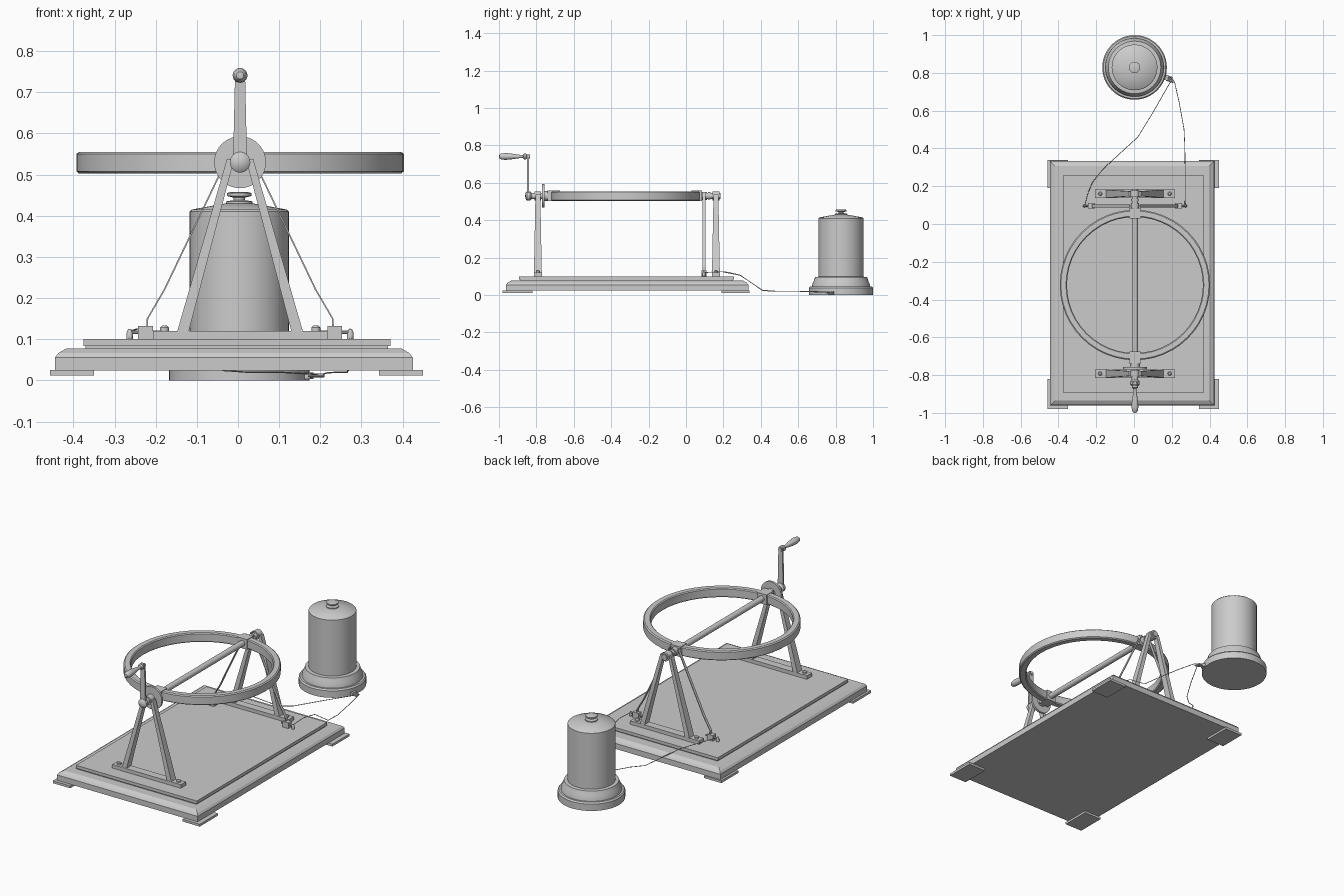
import bpy, bmesh, math
from mathutils import Vector

CX = 0.005      # machine axis x
AZ = 0.53       # axle height
JX, JY = 0.003, 0.829


def finish(name, bm, angle=35):
    bmesh.ops.remove_doubles(bm, verts=bm.verts, dist=1e-5)
    bmesh.ops.recalc_face_normals(bm, faces=bm.faces)
    me = bpy.data.meshes.new(name)
    bm.to_mesh(me)
    bm.free()
    ob = bpy.data.objects.new(name, me)
    bpy.context.collection.objects.link(ob)
    bpy.ops.object.select_all(action='DESELECT')
    ob.select_set(True)
    bpy.context.view_layer.objects.active = ob
    bpy.ops.object.shade_smooth_by_angle(angle=math.radians(angle))
    return ob


def loft(name, sections):
    """Stack of rectangles (x0, x1, y0, y1, z) skinned into a solid."""
    bm = bmesh.new()
    rings = [[bm.verts.new(p) for p in ((a, c, z), (b, c, z), (b, d, z), (a, d, z))]
             for a, b, c, d, z in sections]
    for lo, hi in zip(rings, rings[1:]):
        for i in range(4):
            j = (i + 1) % 4
            bm.faces.new((lo[i], lo[j], hi[j], hi[i]))
    bm.faces.new(rings[0])
    bm.faces.new(rings[-1])
    return finish(name, bm, 20)


def box(name, x0, x1, y0, y1, z0, z1):
    return loft(name, [(x0, x1, y0, y1, z0), (x0, x1, y0, y1, z1)])


def lathe(name, profile, origin, axis='Z', n=32, closed=False):
    """Revolve (radius, height) points about an axis through origin."""
    bm = bmesh.new()
    o = Vector(origin)
    rings = []
    for k in range(n):
        c, s = math.cos(2 * math.pi * k / n), math.sin(2 * math.pi * k / n)
        place = {'Z': lambda r, h: (r * c, r * s, h),
                 'Y': lambda r, h: (r * c, h, r * s),
                 'X': lambda r, h: (h, r * c, r * s)}[axis]
        rings.append([bm.verts.new(o + Vector(place(r, h))) for r, h in profile])
    m = len(profile)
    for k in range(n):
        a, b = rings[k], rings[(k + 1) % n]
        for i in range(m if closed else m - 1):
            j = (i + 1) % m
            bm.faces.new((a[i], a[j], b[j], b[i]))
    return finish(name, bm)


def rod(name, r, h0, h1, origin, axis='Y', n=20):
    return lathe(name, [(0, h0), (r, h0), (r, h1), (0, h1)], origin, axis, n)


# Wooden base: chamfered lower board and raised panel
loft("base_board", [(-0.445, 0.425, -0.962, 0.333, 0.024),
                    (-0.445, 0.425, -0.962, 0.333, 0.055),
                    (-0.437, 0.417, -0.954, 0.325, 0.066),
                    (-0.418, 0.398, -0.935, 0.306, 0.077)])
box("base_groove", -0.37, 0.364, -0.886, 0.25, 0.075, 0.083)
box("base_panel", -0.376, 0.37, -0.892, 0.257, 0.083, 0.1)

# Corner feet
for i, (x0, x1) in enumerate(((-0.457, -0.35), (0.343, 0.45))):
    for j, (y0, y1) in enumerate(((-0.98, -0.82), (0.19, 0.34))):
        box(f"corner_foot_{i}{j}", x0, x1, y0, y1, 0.012, 0.025)

# A-frame stands, front and back
for tag, y in (("front", -0.792), ("back", 0.16)):
    box(f"{tag}_stand_plate", CX - 0.212, CX + 0.212, y - 0.022, y + 0.022, 0.1, 0.12)
    rod(f"{tag}_bearing", 0.024, -0.018, 0.018, (CX, y, AZ))
    for s in (-1, 1):
        xb, xt = CX + s * 0.139, CX + s * 0.023
        loft(f"{tag}_stand_leg", [(xb - 0.014, xb + 0.014, y - 0.021, y + 0.021, 0.118),
                                  (xt - 0.009, xt + 0.009, y - 0.013, y + 0.013, AZ + 0.008)])
        lathe(f"{tag}_plate_screw", [(0, 0), (0.011, 0), (0.011, 0.009), (0.006, 0.014), (0, 0.014)],
              (CX + s * 0.184, y, 0.119), n=12)

# Large horizontal ring (rounded rectangle section)
lathe("coil_ring", [(0.36, -0.021), (0.365, -0.026), (0.392, -0.026), (0.398, -0.021),
                    (0.398, 0.021), (0.392, 0.026), (0.365, 0.026), (0.36, 0.021)],
      (CX, -0.323, AZ - 0.001), n=48, closed=True)

# Axle, ring blocks, disc and commutator
rod("axle", 0.016, -0.83, 0.185, (CX, 0, AZ))
for y0, y1 in ((-0.74, -0.675), (0.03, 0.085)):
    box("ring_block", CX - 0.03, CX + 0.03, y0, y1, AZ - 0.028, AZ + 0.028)
rod("drive_disc", 0.063, -0.769, -0.757, (CX, 0, AZ), n=40)
rod("disc_hub", 0.026, -0.757, -0.735, (CX, 0, AZ))
rod("commutator", 0.022, 0.08, 0.112, (CX, 0, AZ))
rod("axle_collar", 0.02, 0.118, 0.132, (CX, 0, AZ))

# Crank with turned handle
lathe("crank_hub", [(0, -0.86), (0.016, -0.858), (0.025, -0.85), (0.025, -0.835),
                    (0.017, -0.825), (0.017, -0.81), (0, -0.81)], (CX, 0, AZ), 'Y', 24)
loft("crank_arm", [(CX - 0.017, CX + 0.017, -0.849, -0.839, AZ),
                   (CX - 0.012, CX + 0.012, -0.849, -0.839, 0.752)])
lathe("crank_handle", [(0, -1.0), (0.009, -0.998), (0.015, -0.99), (0.018, -0.97),
                       (0.017, -0.945), (0.012, -0.91), (0.008, -0.882), (0.009, -0.872),
                       (0.016, -0.866), (0.016, -0.856), (0.01, -0.85), (0.01, -0.834),
                       (0, -0.834)], (CX, 0, 0.741), 'Y', 24)

# Brush springs bearing on the commutator, with terminals
BY = 0.096
for s in (-1, 1):
    path = [(0.026, 0.55), (0.184, 0.22), (0.225, 0.15), (0.227, 0.11)]
    loft("brush_spring", [(CX + s * x - 0.002, CX + s * x + 0.002, BY - 0.008, BY + 0.008, z)
                          for x, z in path])
    tx = CX + s * 0.23
    box("terminal_block", tx - 0.018, tx + 0.018, BY - 0.014, BY + 0.014, 0.1, 0.132)
    rod("terminal_bolt", 0.005, -0.035, 0.035, (tx, BY, 0.117), 'X', 10)
    lathe("terminal_screw", [(0, 0), (0.008, 0), (0.008, 0.015), (0.004, 0.025), (0, 0.025)],
          (CX + s * 0.268, BY, 0.1), n=10)

# Cylindrical jar with moulded foot, conical lid and knob
lathe("jar_foot", [(0, 0), (0.171, 0), (0.171, 0.038), (0.165, 0.046), (0.155, 0.046),
                   (0.153, 0.06), (0.145, 0.078), (0.139, 0.096), (0.122, 0.098), (0, 0.098)],
      (JX, JY, 0), n=48)
lathe("jar_body", [(0, 0.09), (0.121, 0.09), (0.121, 0.41), (0.116, 0.415), (0.034, 0.43),
                   (0, 0.43)], (JX, JY, 0), n=40)
lathe("jar_knob", [(0, 0.425), (0.032, 0.425), (0.032, 0.435), (0.014, 0.438), (0.014, 0.444),
                   (0.03, 0.448), (0.03, 0.455), (0.02, 0.458), (0, 0.458)], (JX, JY, 0), n=24)

# Jar terminal: bracket with three prongs, pointing outwards
ang = math.atan2(-0.06, 0.18)
br = box("jar_terminal", -0.022, 0.008, -0.014, 0.014, 0.003, 0.019)
br.location, br.rotation_euler = (0.172, 0.775, 0), (0, 0, ang)
for k in (-1, 0, 1):
    p = rod("jar_terminal_prong", 0.0045, 0, 0.04, (0, 0, 0), 'X', 8)
    p.location, p.rotation_euler = (0.168 - k * 0.003, 0.775 + k * 0.012, 0.012), (0, 0, ang)


# Connecting wires from the jar to the terminals
def wire(name, pts):
    cu = bpy.data.curves.new(name, 'CURVE')
    cu.dimensions = '3D'
    cu.bevel_depth = 0.0018
    cu.bevel_resolution = 1
    sp = cu.splines.new('POLY')
    sp.points.add(len(pts) - 1)
    for q, co in zip(sp.points, pts):
        q.co = (*co, 1)
    ob = bpy.data.objects.new(name, cu)
    bpy.context.collection.objects.link(ob)


wire("left_wire", [(-0.26, 0.1, 0.12), (-0.245, 0.16, 0.125), (-0.22, 0.22, 0.123),
                   (-0.165, 0.29, 0.107), (-0.1, 0.35, 0.065), (-0.035, 0.41, 0.024),
                   (0.02, 0.46, 0.02), (0.1, 0.59, 0.02), (0.2, 0.765, 0.014)])
wire("right_wire", [(0.27, 0.1, 0.12), (0.272, 0.19, 0.125), (0.271, 0.29, 0.105),
                    (0.269, 0.41, 0.026), (0.265, 0.5, 0.02), (0.24, 0.64, 0.02),
                    (0.215, 0.75, 0.018), (0.203, 0.77, 0.014)])
